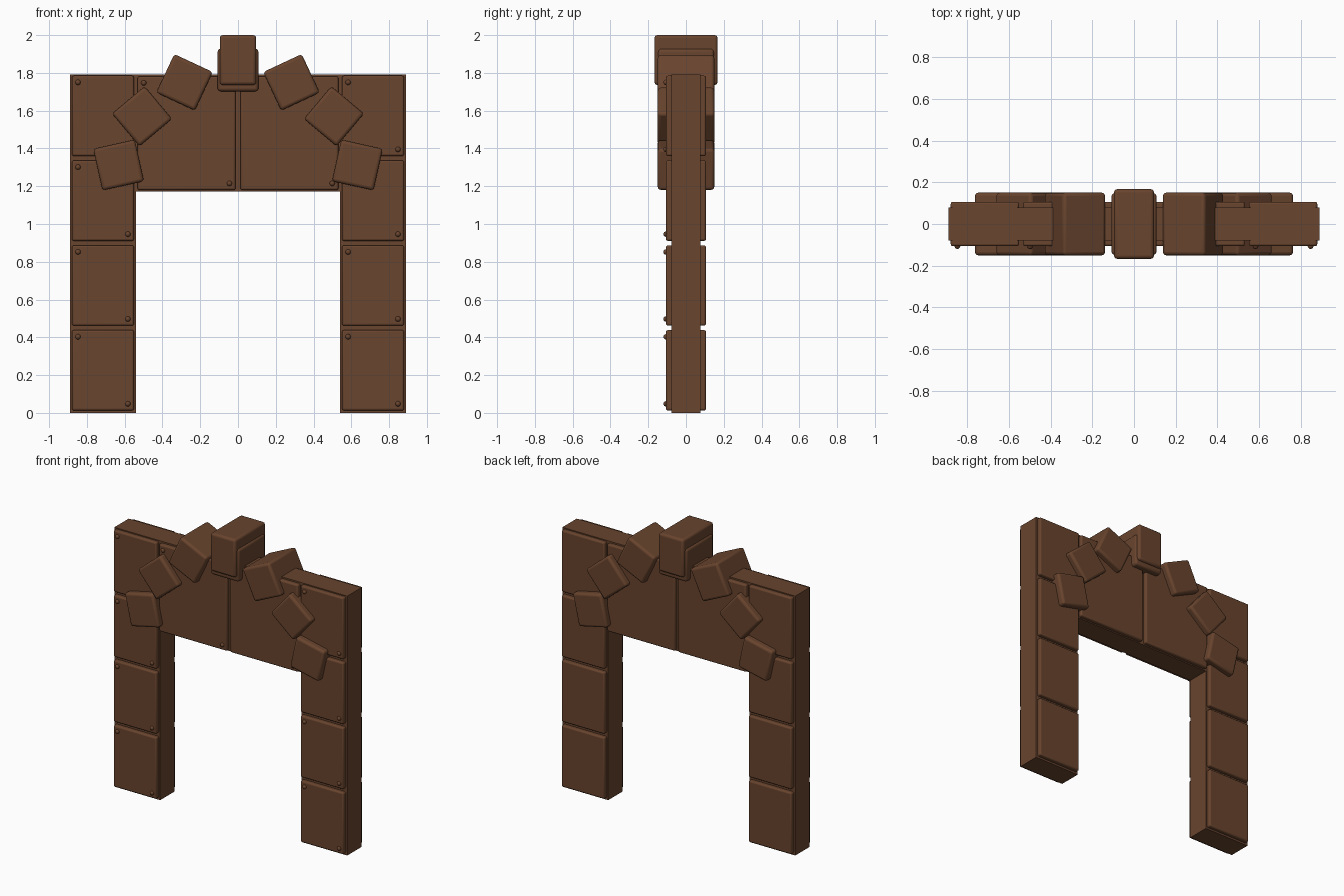
import bpy, math

cube = bpy.data.objects.get("Cube")
if cube:
    bpy.data.objects.remove(cube, do_unlink=True)

brown = bpy.data.materials.new("brown")
brown.use_nodes = True
colour = (0.14, 0.058, 0.027, 1)
brown.diffuse_color = colour
brown.node_tree.nodes["Principled BSDF"].inputs["Base Color"].default_value = colour


def box(name, x, z, size, y=0, bevel=0, turn=0):
    """Box centred at (x, y, z), turned clockwise in the front plane."""
    bpy.ops.mesh.primitive_cube_add(size=1, location=(x, y, z))
    ob = bpy.context.object
    ob.name = name
    ob.scale = size
    bpy.ops.object.transform_apply(location=False, rotation=False, scale=True)
    ob.rotation_euler.y = math.radians(turn)
    ob.data.materials.append(brown)
    if bevel:
        mod = ob.modifiers.new("Rounded edges", "BEVEL")
        mod.width = bevel
        mod.segments = 3
        bpy.ops.object.shade_smooth_by_angle(angle=math.radians(35))
    return ob


def rivet(x, z):
    bpy.ops.mesh.primitive_uv_sphere_add(segments=12, ring_count=8, radius=0.014,
                                         location=(x, -0.106, z))
    ob = bpy.context.object
    ob.name = "rivet"
    ob.data.materials.append(brown)
    bpy.ops.object.shade_smooth()


def panel(name, x0, x1, z0, z1):
    """Raised plates on front and back, with two rivets on the front."""
    for side, y in (("front", -0.085), ("back", 0.085)):
        box(side + "_" + name, (x0 + x1) / 2, (z0 + z1) / 2,
            (x1 - x0, 0.042, z1 - z0), y, 0.01)
    rivet(x0 + 0.032, z1 - 0.035)
    rivet(x1 - 0.032, z0 + 0.035)


# Structural posts and lintel
box("lintel", 0, 1.482, (1.08, 0.156, 0.62))
for side, s in (("left", 1), ("right", -1)):
    box(side + "_post", s * 0.715, 0.896, (0.35, 0.156, 1.792))

    # Post and lintel panels
    for i in range(4):
        z = 0.013 + i * 0.449
        panel(side + "_post_panel", s * 0.715 - 0.164, s * 0.715 + 0.164, z, z + 0.425)
    panel(side + "_lintel_panel", s * 0.272 - 0.259, s * 0.272 + 0.259, 1.18, 1.782)

    # Arch stones
    for x, z, turn in ((0.632, 1.312, 12.5), (0.508, 1.57, 40), (0.283, 1.75, 65)):
        box(side + "_arch_stone", s * x, z, (0.225, 0.3, 0.225), 0, 0.016, s * turn)

# Keystone and its backing block
box("keystone_backing", 0, 1.815, (0.216, 0.296, 0.225), 0, 0.016)
box("keystone", 0, 1.868, (0.192, 0.334, 0.264), 0, 0.016)
